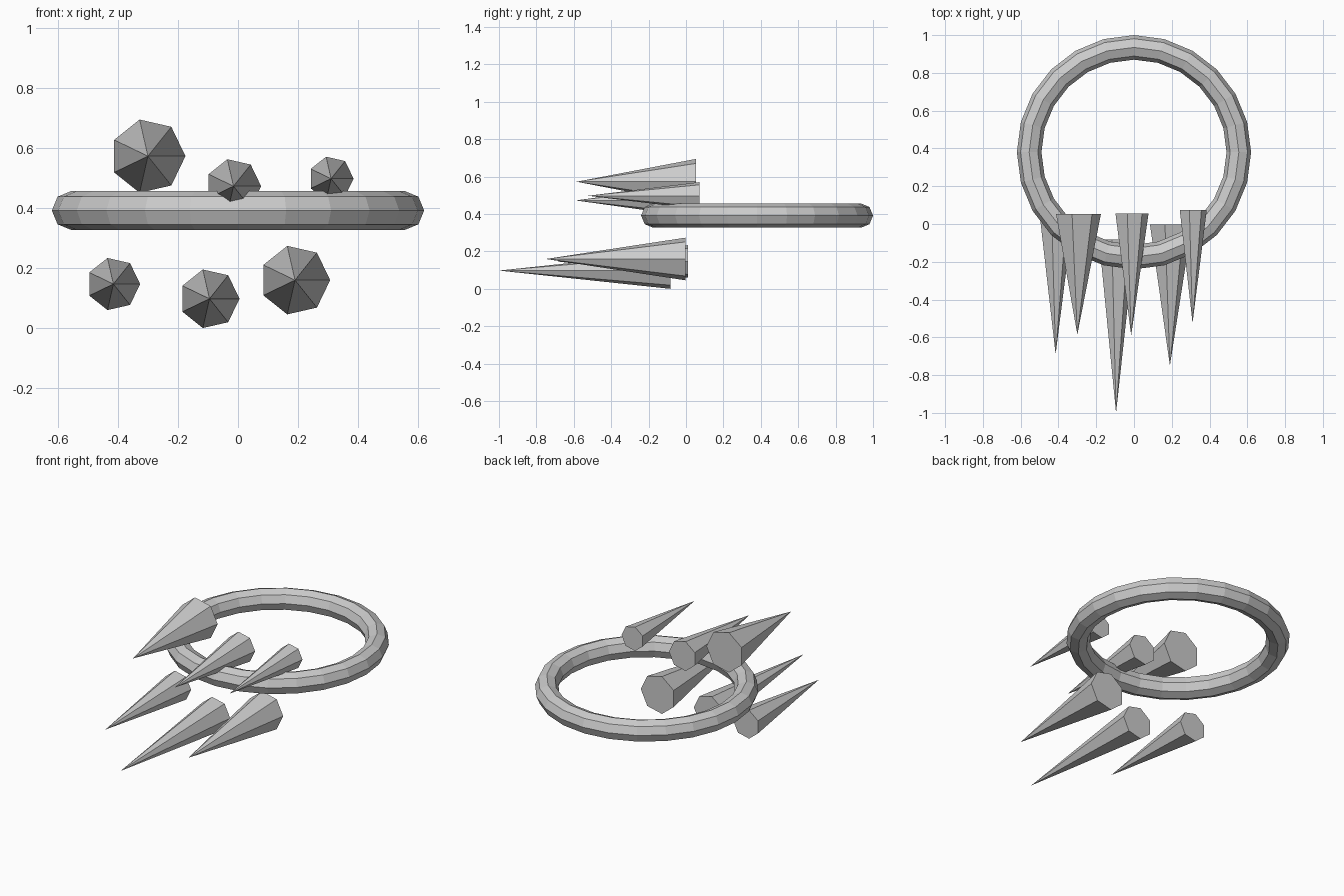
import bpy
import bmesh
from math import cos, sin, tau

cube = bpy.data.objects.get("Cube")
if cube:
    bpy.data.objects.remove(cube, do_unlink=True)

GREY = (0.6, 0.6, 0.6, 1.0)
grey = bpy.data.materials.new("plain grey")
grey.use_nodes = True
grey.diffuse_color = GREY
grey.node_tree.nodes["Principled BSDF"].inputs["Base Color"].default_value = GREY


def spike(name, x, z, radius, base_y, tip_y, sides=7):
    """Flat-based cone pointing forward, with one base corner towards +x."""
    bm = bmesh.new()
    tip = bm.verts.new((0, tip_y - base_y, 0))
    rim = [bm.verts.new((radius * cos(tau * i / sides), 0, radius * sin(tau * i / sides)))
           for i in range(sides)]
    bm.faces.new(rim)
    for i in range(sides):
        bm.faces.new((rim[i], tip, rim[(i + 1) % sides]))
    bmesh.ops.recalc_face_normals(bm, faces=bm.faces[:])
    mesh = bpy.data.meshes.new(name)
    bm.to_mesh(mesh)
    bm.free()
    mesh.materials.append(grey)
    obj = bpy.data.objects.new(name, mesh)
    obj.location = (x, base_y, z)
    bpy.context.collection.objects.link(obj)


# Faceted ring lying flat
bpy.ops.mesh.primitive_torus_add(
    location=(0, 0.38, 0.392), major_segments=24, minor_segments=8,
    major_radius=0.555, minor_radius=0.065)
ring = bpy.context.object
ring.name = "ring"
ring.data.materials.append(grey)

# Upper row of spikes
spike("upper_right_spike", -0.30, 0.573, 0.125, 0.053, -0.585)
spike("upper_middle_spike", -0.015, 0.473, 0.092, 0.055, -0.59)
spike("upper_left_spike", 0.31, 0.498, 0.075, 0.073, -0.525)

# Lower row of spikes
spike("lower_right_spike", -0.415, 0.147, 0.089, 0.012, -0.69)
spike("lower_middle_spike", -0.095, 0.098, 0.1, -0.083, -1.0)
spike("lower_left_spike", 0.19, 0.16, 0.117, -0.002, -0.75)
